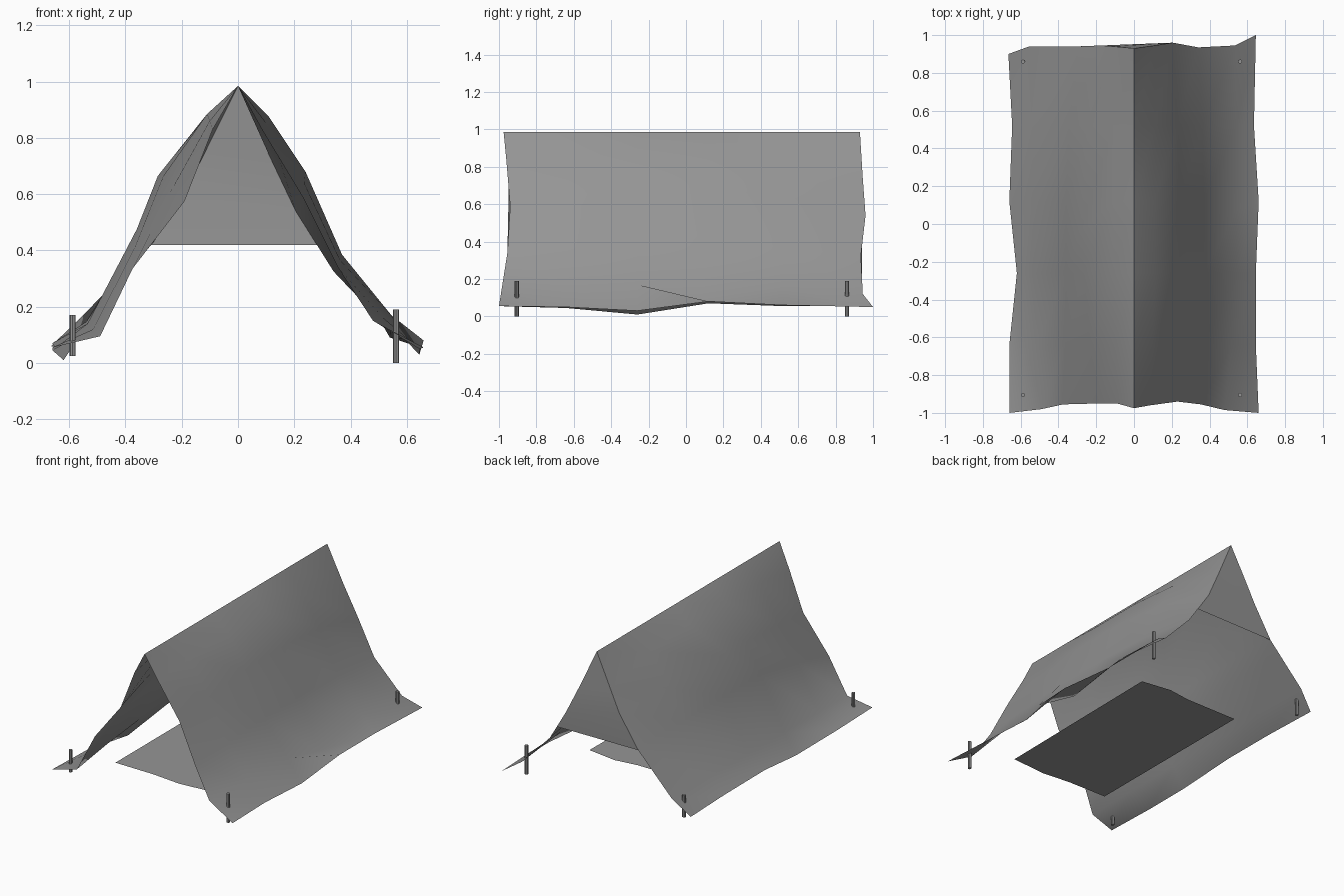
import bpy
import bmesh
from mathutils import Vector

if "Cube" in bpy.data.objects:
    bpy.data.objects.remove(bpy.data.objects["Cube"], do_unlink=True)

# One flat grey for everything
cloth = bpy.data.materials.new("grey cloth")
cloth.use_nodes = True
cloth.diffuse_color = (0.3, 0.3, 0.3, 1)
cloth.node_tree.nodes["Principled BSDF"].inputs["Base Color"].default_value = cloth.diffuse_color


def finish(name, bm, smooth=True):
    mesh = bpy.data.meshes.new(name)
    bm.to_mesh(mesh)
    bm.free()
    mesh.materials.append(cloth)
    for poly in mesh.polygons:
        poly.use_smooth = smooth
    obj = bpy.data.objects.new(name, mesh)
    bpy.context.collection.objects.link(obj)


# Draped sheet: (distance from ridge, height) sections between ridge and hem
RIDGE_Z = 0.985
STATIONS = [-0.975, -0.64, -0.26, 0.12, 0.52, 0.93]
BLEND = [(0, 0), (0.55, 0), (1, 0), (1, 0), (0.75, 0.25), (0, 1)]  # mid, back

# "fold" moves one grid point: row, column, position
LEFT = dict(
    front=[(.085, .83), (.23, .59), (.355, .34), (.48, .15)],
    mid=[(.11, .875), (.24, .68), (.37, .385), (.545, .17)],
    back=[(.11, .74), (.205, .54), (.34, .325), (.535, .12)],
    hem=[(.66, .055), (.645, .05), (.645, .03), (.66, .08), (.635, .06), (.645, .05)],
    front_y=[-.96, -.94, -.955, -.985, -1.0],
    back_y=[.945, .96, .935, .945, 1.0],
    fold=(3, 3, (.54, .07, .09)))
RIGHT = dict(
    front=[(.09, .83), (.19, .575), (.375, .335), (.49, .095)],
    mid=[(.11, .885), (.265, .665), (.36, .475), (.535, .14)],
    back=[(.107, .77), (.175, .63), (.30, .43), (.555, .165)],
    hem=[(.66, .055), (.66, .045), (.62, .01), (.66, .07), (.645, .055), (.665, .06)],
    front_y=[-.95, -.95, -.955, -.98, -1.0],
    back_y=[.94, .945, .94, .94, .90],
    fold=(3, 1, (-.285, -.04, .665)))


def side_row(side, sign, i):
    mid, back = BLEND[i]
    points = []
    for f, m, b in zip(side["front"], side["mid"], side["back"]):
        points.append(Vector(f) * (1 - mid - back) + Vector(m) * mid + Vector(b) * back)
    points.append(Vector(side["hem"][i]))
    ys = [STATIONS[i]] * len(points)
    if i == 0:
        ys = side["front_y"]
    elif i == len(STATIONS) - 1:
        ys = side["back_y"]
    row = [Vector((sign * p.x, y, p.y)) for p, y in zip(points, ys)]
    fold_row, fold_column, position = side["fold"]
    if i == fold_row:
        row[fold_column] = Vector(position)
    return row


for name, side, sign in (("left_sheet", LEFT, 1), ("right_sheet", RIGHT, -1)):
    bm = bmesh.new()
    rows = []
    for i, y in enumerate(STATIONS):
        row = [Vector((0, y, RIDGE_Z))] + side_row(side, sign, i)
        rows.append([bm.verts.new(p) for p in row])
    for a, b in zip(rows, rows[1:]):
        for j in range(len(a) - 1):
            quad = [a[j], a[j + 1], b[j + 1], b[j]]
            bm.faces.new(quad if sign > 0 else quad[::-1])
    bm.normal_update()
    finish(name, bm)

# Half-height back wall that follows the rear edge of the sheet
WALL_Z = 0.42
bm = bmesh.new()
outlines = []
for side, sign in ((LEFT, 1), (RIGHT, -1)):
    edge = side_row(side, sign, len(STATIONS) - 1)
    upper, lower = edge[1], edge[2]
    if lower.z > WALL_Z:
        upper, lower = edge[2], edge[3]
    corner = upper.lerp(lower, (upper.z - WALL_Z) / (upper.z - lower.z))
    outlines.append([bm.verts.new(p) for p in (edge[0], edge[1], corner)])
left, right = outlines
apex = bm.verts.new((0, STATIONS[-1], RIDGE_Z))
bm.faces.new((apex, left[0], right[0]))
for j in range(2):
    bm.faces.new((right[j], left[j], left[j + 1], right[j + 1]))
bmesh.ops.recalc_face_normals(bm, faces=bm.faces)
finish("back_wall", bm)

# Ground mat with slightly uneven hems
bm = bmesh.new()
outline = [(-.38, -.735), (-.1, -.74), (.1, -.76), (.34, -.74),
           (.355, .5), (.15, .53), (0, .51), (-.38, .51)]
bm.faces.new([bm.verts.new((x, y, 0.075)) for x, y in outline])
finish("ground_mat", bm, smooth=False)

# Tent pegs at the four corners
for label, x, low, high in (("left", .562, 0, .19), ("right", -.588, .025, .17)):
    for end, y in (("front", -.905), ("back", .86)):
        bm = bmesh.new()
        bmesh.ops.create_cone(bm, cap_ends=True, segments=8, radius1=.011,
                              radius2=.011, depth=high - low)
        bmesh.ops.translate(bm, verts=bm.verts, vec=(x, y, (low + high) / 2))
        finish(f"{end}_{label}_peg", bm, smooth=False)
